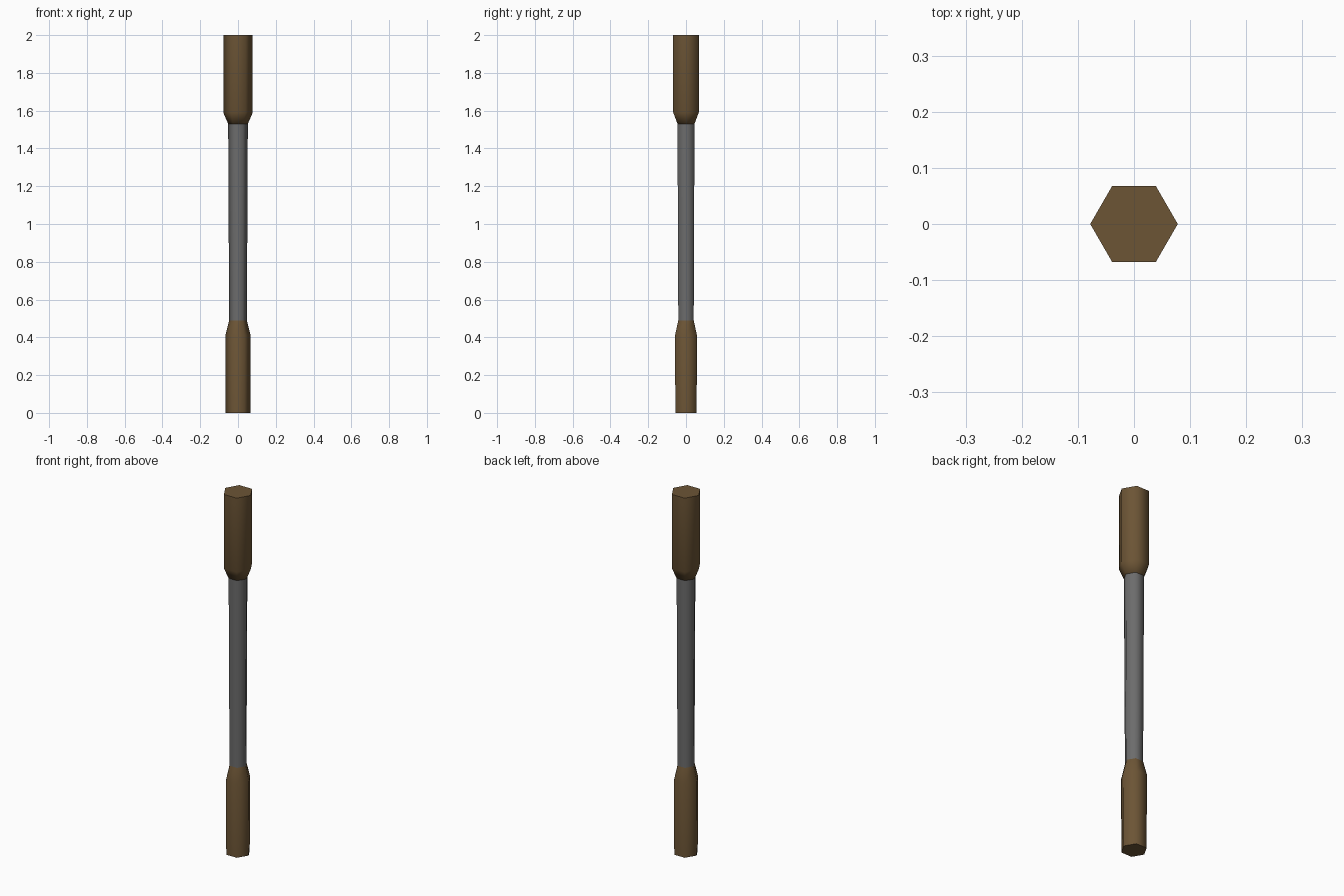
import bpy, bmesh, math

if "Cube" in bpy.data.objects:
    bpy.data.objects.remove(bpy.data.objects["Cube"])

SIDES = 6


def material(name, rgb):
    m = bpy.data.materials.new(name)
    m.diffuse_color = (*rgb, 1)
    m.use_nodes = True
    m.node_tree.nodes["Principled BSDF"].inputs["Base Color"].default_value = m.diffuse_color
    return m


def hex_rod(name, profile, mat=None):
    """Loft hexagonal rings through (radius, height) pairs and cap both ends."""
    bm = bmesh.new()
    rings = []
    for r, z in profile:
        rings.append([bm.verts.new((r * math.cos(math.tau * i / SIDES),
                                    r * math.sin(math.tau * i / SIDES), z))
                      for i in range(SIDES)])
    for a, b in zip(rings, rings[1:]):
        for i in range(SIDES):
            j = (i + 1) % SIDES
            bm.faces.new((a[i], a[j], b[j], b[i]))
    bm.faces.new(rings[0][::-1])
    bm.faces.new(rings[-1])
    mesh = bpy.data.meshes.new(name)
    bm.to_mesh(mesh)
    bm.free()
    obj = bpy.data.objects.new(name, mesh)
    bpy.context.collection.objects.link(obj)
    if mat:
        mesh.materials.append(mat)
    # Smooth around the rod, sharp at the end caps
    bpy.ops.object.select_all(action='DESELECT')
    obj.select_set(True)
    bpy.context.view_layer.objects.active = obj
    bpy.ops.object.shade_smooth_by_angle(angle=math.radians(70))
    return obj


brown = material("brown_grip", (0.15, 0.09, 0.036))
grey = material("dark_grey", (0.15, 0.15, 0.15))

# Lower grip, tapering up into the shaft
hex_rod("lower_grip", [(0.065, 0), (0.067, 0.41), (0.047, 0.49)], brown)
# Slim shaft, slightly wider at the top
hex_rod("shaft", [(0.047, 0.49), (0.052, 1.53)], grey)
# Thicker upper grip, tapering down into the shaft
hex_rod("upper_grip", [(0.052, 1.53), (0.078, 1.59), (0.078, 2.0)], brown)
